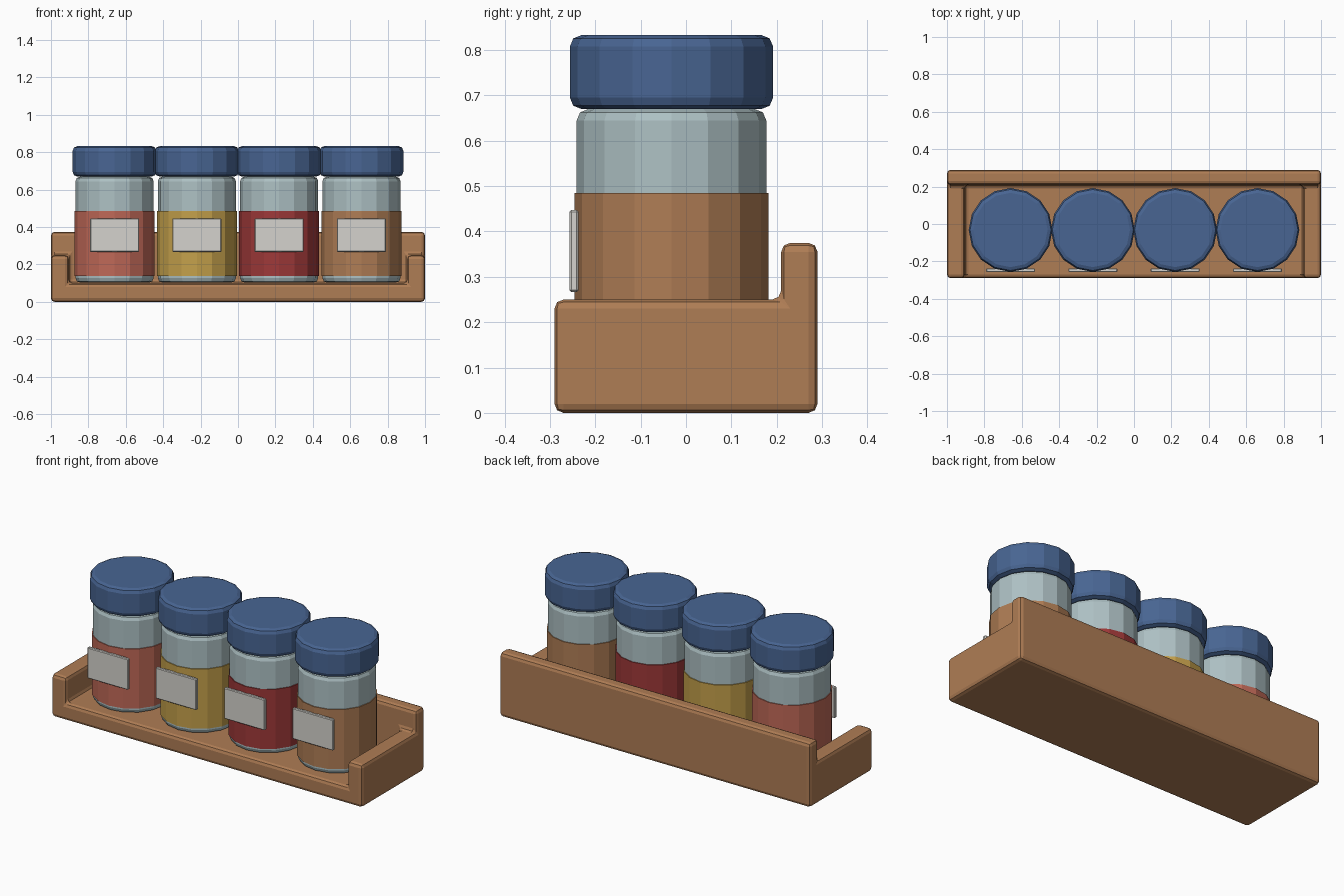
import bpy, bmesh, math

if "Cube" in bpy.data.objects:
    bpy.data.objects.remove(bpy.data.objects["Cube"])


def material(name, color):
    mat = bpy.data.materials.new(name)
    mat.diffuse_color = (*color, 1)
    mat.use_nodes = True
    mat.node_tree.nodes["Principled BSDF"].inputs["Base Color"].default_value = mat.diffuse_color
    return mat


def add_object(name, bm, mat=None, bevel=0, segments=2):
    bmesh.ops.recalc_face_normals(bm, faces=bm.faces)
    mesh = bpy.data.meshes.new(name)
    bm.to_mesh(mesh)
    bm.free()
    obj = bpy.data.objects.new(name, mesh)
    bpy.context.collection.objects.link(obj)
    if mat:
        mesh.materials.append(mat)
    if bevel:
        mod = obj.modifiers.new("Bevel", 'BEVEL')
        mod.width = bevel
        mod.segments = segments
        mod.limit_method = 'ANGLE'
        mod.angle_limit = math.radians(40)
    return obj


def box(x0, x1, y0, y1, z0, z1):
    bm = bmesh.new()
    bmesh.ops.create_cube(bm, size=1)
    for v in bm.verts:
        v.co = ((x0 + x1) / 2 + v.co.x * (x1 - x0),
                (y0 + y1) / 2 + v.co.y * (y1 - y0),
                (z0 + z1) / 2 + v.co.z * (z1 - z0))
    return bm


def drum(x, y, radius, z0, z1, sides=16):
    bm = bmesh.new()
    ring = [bm.verts.new((x + radius * math.cos(math.tau * i / sides),
                          y + radius * math.sin(math.tau * i / sides), z0))
            for i in range(sides)]
    base = bm.faces.new(ring)
    ext = bmesh.ops.extrude_face_region(bm, geom=[base], use_keep_orig=True)
    for v in ext["geom"]:
        if isinstance(v, bmesh.types.BMVert):
            v.co.z = z1
    return bm


wood = material("wood", (0.43, 0.205, 0.09))
glass = material("glass", (0.42, 0.53, 0.55))
lid_blue = material("lid_blue", (0.065, 0.13, 0.29))
paper = material("paper", (0.66, 0.65, 0.61))
spices = [material("terracotta_spice", (0.52, 0.14, 0.095)),
          material("mustard_spice", (0.55, 0.35, 0.07)),
          material("red_spice", (0.34, 0.04, 0.04)),
          material("brown_spice", (0.43, 0.205, 0.09))]

# Tray: L-shaped end profile swept along x, hollowed between the two ends
profile = [(-0.29, 0), (0.29, 0), (0.29, 0.375), (0.21, 0.375), (0.21, 0.25), (-0.29, 0.25)]
bm = bmesh.new()
face = bm.faces.new([bm.verts.new((-1, y, z)) for y, z in profile])
ext = bmesh.ops.extrude_face_region(bm, geom=[face], use_keep_orig=True)
for v in ext["geom"]:
    if isinstance(v, bmesh.types.BMVert):
        v.co.x = 1
tray = add_object("tray", bm, wood)
cutter = add_object("tray_cutter", box(-0.905, 0.905, -0.5, 0.21, 0.10, 0.6))
cutter.hide_render = True
cut = tray.modifiers.new("Cut", 'BOOLEAN')
cut.operation = 'DIFFERENCE'
cut.solver = 'EXACT'
cut.object = cutter
bpy.context.view_layer.update()
bm = bmesh.new()
bm.from_object(tray, bpy.context.evaluated_depsgraph_get())
bpy.data.objects.remove(tray)
bpy.data.objects.remove(cutter)
bmesh.ops.remove_doubles(bm, verts=bm.verts, dist=1e-4)
bmesh.ops.dissolve_limit(bm, angle_limit=0.02, verts=bm.verts, edges=bm.edges)
add_object("tray", bm, wood, bevel=0.02)

# Four jars with contents, lids and labels
JAR_Y = -0.032
for i, spice in enumerate(spices):
    x = -0.66 + 0.44 * i
    n = i + 1
    add_object(f"jar_{n}", drum(x, JAR_Y, 0.209, 0.103, 0.67), glass, bevel=0.025)
    add_object(f"contents_{n}", drum(x, JAR_Y, 0.214, 0.138, 0.485), spice)
    add_object(f"lid_{n}", drum(x, JAR_Y, 0.224, 0.67, 0.833), lid_blue, bevel=0.025)
    add_object(f"label_{n}", box(x - 0.131, x + 0.131, -0.257, -0.237, 0.267, 0.447),
               paper, bevel=0.004, segments=1)
